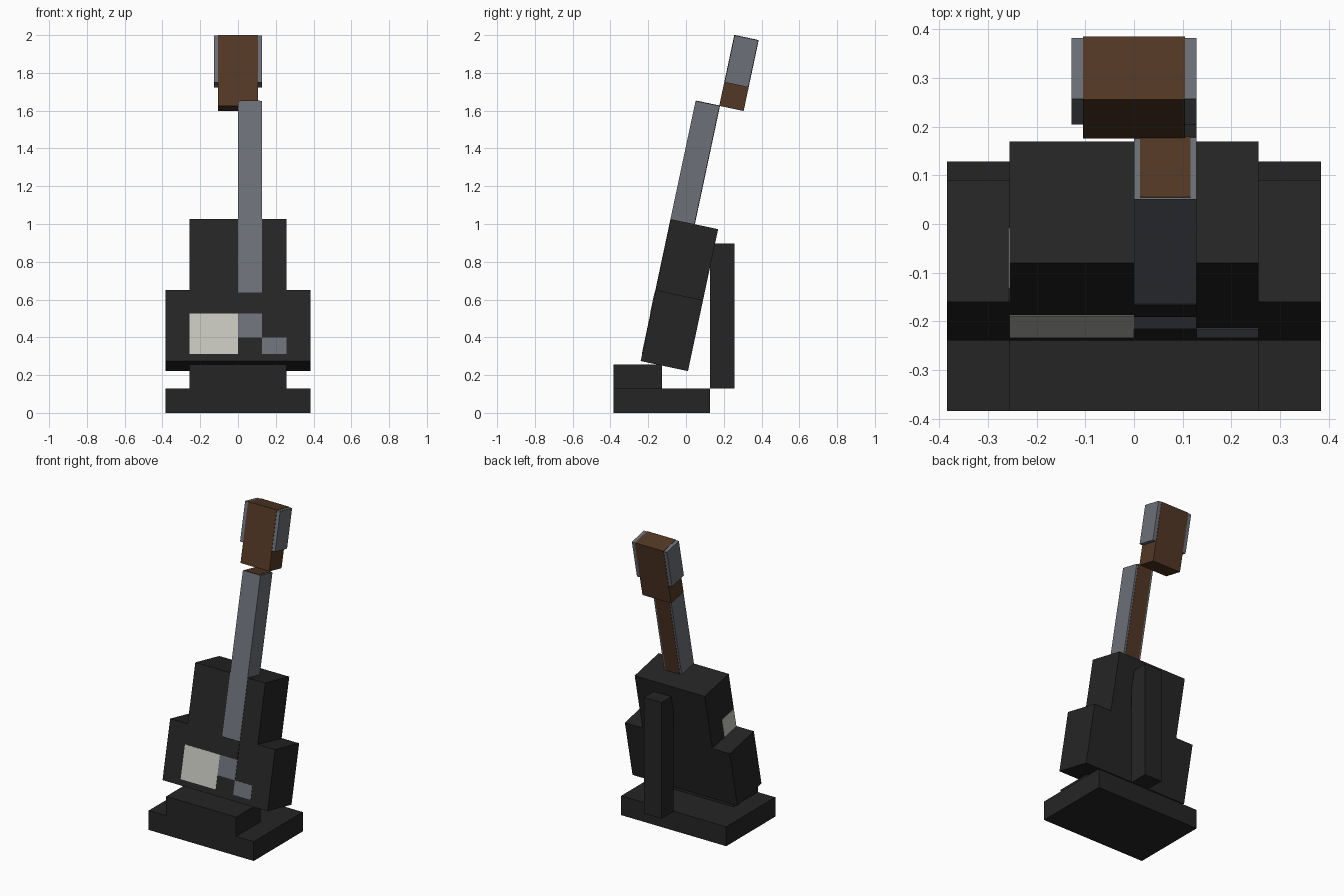
import bpy, bmesh, math
from mathutils import Matrix, Vector

if "Cube" in bpy.data.objects:
    bpy.data.objects.remove(bpy.data.objects["Cube"])

U = 0.128      # block size
E = 0.002      # plate thickness


def material(name, rgb):
    m = bpy.data.materials.new(name)
    m.diffuse_color = (*rgb, 1)
    m.use_nodes = True
    m.node_tree.nodes["Principled BSDF"].inputs["Base Color"].default_value = m.diffuse_color
    return m


BLACK = material("black", (0.0185, 0.0185, 0.0185))
GREY = material("steel grey", (0.150, 0.162, 0.188))
BROWN = material("brown wood", (0.085, 0.039, 0.0185))
PALE = material("pale grey", (0.56, 0.56, 0.51))

# Instrument leans back 12 degrees; its origin is the bottom front edge of the body
LEAN = Matrix.Translation((0, -0.24, 0.2745)) @ Matrix.Rotation(math.radians(-12), 4, 'X')


def box(name, mat, x, y, z, matrix=Matrix()):
    """Block between (min, max) ranges."""
    bm = bmesh.new()
    bmesh.ops.create_cube(bm, size=1)
    for v in bm.verts:
        v.co = Vector([r[0] if c < 0 else r[1] for c, r in zip(v.co, (x, y, z))])
    me = bpy.data.meshes.new(name)
    bm.to_mesh(me)
    bm.free()
    me.materials.append(mat)
    ob = bpy.data.objects.new(name, me)
    ob.matrix_world = matrix
    bpy.context.collection.objects.link(ob)
    return ob


# Stand
box("stand_base", BLACK, (-3*U, 3*U), (-3*U, U), (0, U))
box("stand_front_lip", BLACK, (-2*U, 2*U), (-3*U, -U), (U, 2*U))
box("stand_back_post", BLACK, (0, U), (U, 2*U), (U, 7*U))

# Body
box("body_lower", BLACK, (-3*U, 3*U), (0, 2*U), (0, 3*U), LEAN)
box("body_upper", BLACK, (-2*U, 2*U), (0, 2*U), (3*U, 6*U), LEAN)

# Pickguard: front plate and the edge showing on the left flank
box("pickguard_front", PALE, (-2*U, 0), (-E, E), (0.3*U, 2*U), LEAN)
box("pickguard_edge", PALE, (-2*U - E, -U), (E, U), (2*U, 4*U), LEAN)

# Bridge plate, neck and pickup
box("control_plate", GREY, (U, 2*U), (-E, E), (0.3*U, U), LEAN)
box("neck", GREY, (0, U), (-E, U), (U, 11*U), LEAN)
box("neck_back_wood", BROWN, (0.012, U - 0.012), (E, U + E), (5*U, 11*U + E), LEAN)
box("pickup", BLACK, (0, U), (-2*E, 0), (2*U, 2.9*U), LEAN)

# Head
box("head_wood", BROWN, (-0.105, 0.105), (U - E, 2*U + E), (11*U, 14*U), LEAN)
box("head_tuners", GREY, (-U, U), (U, 2*U), (12*U, 14*U - E), LEAN)
